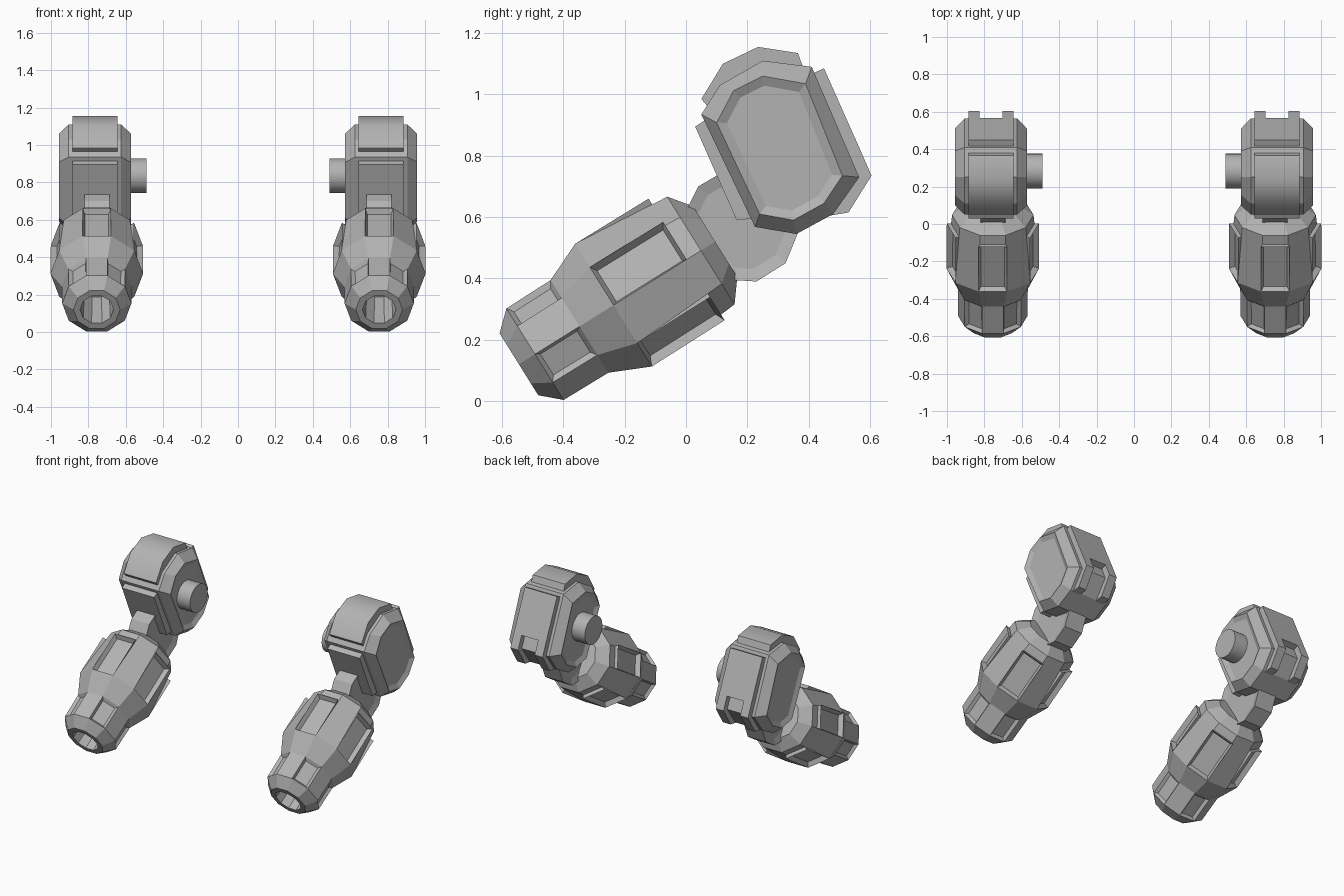
import bpy, bmesh, math
from mathutils import Vector

cube = bpy.data.objects.get("Cube")
if cube:
    bpy.data.objects.remove(cube)

grey = bpy.data.materials.new("plain grey")
grey.use_nodes = True
grey.diffuse_color = (0.45, 0.45, 0.45, 1)
grey.node_tree.nodes["Principled BSDF"].inputs["Base Color"].default_value = (0.45, 0.45, 0.45, 1)


def finish(bm, name, smooth=None):
    """Turn a bmesh into an object mirrored to both arms."""
    bmesh.ops.remove_doubles(bm, verts=bm.verts, dist=0.0002)
    bmesh.ops.recalc_face_normals(bm, faces=bm.faces)
    mesh = bpy.data.meshes.new(name)
    bm.to_mesh(mesh)
    bm.free()
    mesh.materials.append(grey)
    ob = bpy.data.objects.new(name, mesh)
    bpy.context.collection.objects.link(ob)
    ob.modifiers.new("both arms", 'MIRROR')
    if smooth:
        bpy.ops.object.select_all(action='DESELECT')
        ob.select_set(True)
        bpy.context.view_layer.objects.active = ob
        bpy.ops.object.shade_smooth_by_angle(angle=math.radians(smooth))
    return ob


def loft(bm, rings, closed_ends=True):
    """Skin a list of point loops; returns the side faces per span."""
    loops = [[bm.verts.new(p) for p in ring] for ring in rings]
    n = len(loops[0])
    spans = [[bm.faces.new((a[i], a[(i + 1) % n], b[(i + 1) % n], b[i])) for i in range(n)]
             for a, b in zip(loops, loops[1:])]
    ends = [bm.faces.new(loops[0]), bm.faces.new(loops[-1])] if closed_ends else []
    bmesh.ops.recalc_face_normals(bm, faces=bm.faces)
    return spans, ends


def recess(bm, face, margin, depth):
    bm.normal_update()
    bmesh.ops.inset_individual(bm, faces=[face], thickness=margin, use_even_offset=True)
    bm.normal_update()
    push = face.normal * -depth
    for v in face.verts:
        v.co += push


def slab(name, outline, x0, x1, smooth=None, side_recess=None):
    """Extrude a side outline (y, z) between two x positions."""
    bm = bmesh.new()
    _, ends = loft(bm, [[(x, y, z) for y, z in outline] for x in (x0, x1)])
    if side_recess:
        for f in ends:
            recess(bm, f, *side_recess)
    return finish(bm, name, smooth)


# Forearm: ten-sided turned body along a tilted axis
FX, SIDES = 0.755, 10
tilt = math.radians(32)
start = Vector((FX, -0.545, 0.12))
axis = Vector((0, math.cos(tilt), math.sin(tilt)))
up = Vector((0, -math.sin(tilt), math.cos(tilt)))
side = Vector((1, 0, 0))
corner = 1 / math.cos(math.pi / SIDES)


def ring(s, r):
    return [start + axis * s + (side * math.cos(a) + up * math.sin(a)) * r * corner
            for a in (math.tau * i / SIDES for i in range(SIDES))]


profile = [(0.25, 0.078), (0, 0.085), (0, 0.119), (0.062, 0.176), (0.233, 0.178),
           (0.364, 0.236), (0.645, 0.212), (0.70, 0.207), (0.755, 0.136)]
bm = bmesh.new()
spans, _ = loft(bm, [ring(s, r) for s, r in profile])

# Face i is centred at 18 + 36 i degrees; panels alternate between the two sections
for i in range(1, SIDES, 2):
    recess(bm, spans[3][i], 0.015, 0.018)
raised = bmesh.ops.extrude_discrete_faces(bm, faces=spans[5][0::2])["faces"]
for f in raised:
    for v in f.verts:
        s = (v.co - start).dot(axis)
        if s > 0.5:
            centre = start + axis * s
            v.co = centre + (v.co - centre).normalized() * 0.234 * corner
for f in raised:
    recess(bm, f, 0.014, 0.03)
finish(bm, "forearm")

# Elbow link
slab("elbow_link",
     [(0.0, 0.62), (0.04, 0.70), (0.10, 0.735), (0.24, 0.74), (0.34, 0.67), (0.37, 0.56),
      (0.325, 0.45), (0.23, 0.39), (0.15, 0.395), (0.03, 0.50)],
     FX - 0.067, FX + 0.067, side_recess=(0.04, 0.012))

# Shoulder body: wide core with chamfered, recessed sides
SX = 0.765
wide = [(0.05, 0.935), (0.11, 1.03), (0.25, 1.11), (0.41, 1.09),
        (0.565, 0.73), (0.48, 0.61), (0.36, 0.545), (0.225, 0.568)]
narrow = [(0.10, 0.908), (0.155, 1.012), (0.25, 1.06), (0.39, 1.035),
          (0.51, 0.735), (0.45, 0.645), (0.35, 0.59), (0.24, 0.61)]
bm = bmesh.new()
_, ends = loft(bm, [[(SX + x, y, z) for y, z in line] for x, line in
                    ((-0.193, narrow), (-0.14, wide), (0.14, wide), (0.193, narrow))])
for f in ends:
    recess(bm, f, 0.03, 0.015)
finish(bm, "shoulder_body")

# Shoulder armour bands
HALF = 0.12
slab("shoulder_top_band",
     [(0.05, 0.985), (0.12, 1.10), (0.235, 1.155), (0.365, 1.135), (0.385, 1.08),
      (0.30, 0.90), (0.08, 0.95)], SX - HALF, SX + HALF, smooth=40)
slab("shoulder_front_plate",
     [(0.03, 0.895), (0.06, 0.915), (0.15, 0.88), (0.27, 0.60), (0.165, 0.59)],
     SX - HALF, SX + HALF)
slab("shoulder_back_plate",
     [(0.45, 1.085), (0.568, 0.82), (0.45, 0.77), (0.35, 1.04)], SX - HALF, SX + HALF)
for name, x0, x1 in (("inner", -HALF, -0.062), ("outer", 0.062, HALF)):
    slab("shoulder_back_tab_" + name,
         [(0.568, 0.82), (0.605, 0.735), (0.53, 0.615), (0.44, 0.60), (0.45, 0.77)],
         SX + x0, SX + x1)

# Shoulder peg on the inner side
slab("shoulder_peg",
     [(0.283 + 0.093 * math.cos(a), 0.835 + 0.093 * math.sin(a))
      for a in (math.tau * i / 32 for i in range(32))], 0.49, 0.65, smooth=30)
